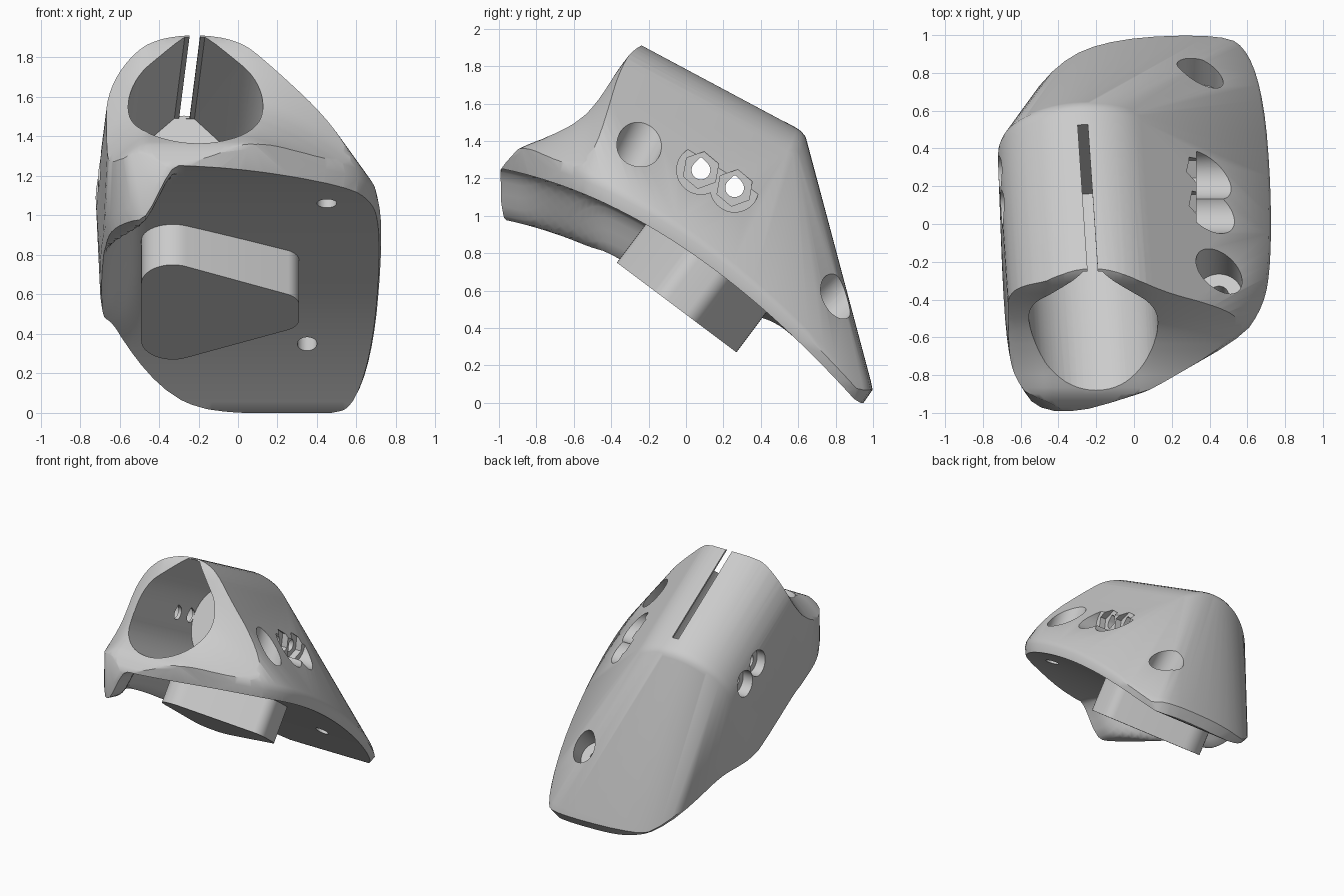
import bpy, bmesh, math
from mathutils import Vector

if "Cube" in bpy.data.objects:
    bpy.data.objects.remove(bpy.data.objects["Cube"])

grey = bpy.data.materials.new("light grey plastic")
grey.use_nodes = True
grey.diffuse_color = (0.6, 0.6, 0.6, 1)
grey.node_tree.nodes["Principled BSDF"].inputs["Base Color"].default_value = (0.6, 0.6, 0.6, 1)

# Tube axis frame: start point, direction, up and side
A = Vector((-0.20, -0.73, 1.67))
W = Vector((-0.06, 0.88, -0.47)).normalized()
U = Vector((0, 0.47, 0.88))
U = (U - W * U.dot(W)).normalized()
S = U.cross(W)
X, Y, Z = Vector((1, 0, 0)), Vector((0, 1, 0)), Vector((0, 0, 1))


def finish(bm, name):
    bmesh.ops.recalc_face_normals(bm, faces=bm.faces)
    me = bpy.data.meshes.new(name)
    bm.to_mesh(me)
    bm.free()
    me.materials.append(grey)
    ob = bpy.data.objects.new(name, me)
    bpy.context.collection.objects.link(ob)
    return ob


def circle(r, n=48, start=0.0, sweep=math.tau):
    return [(r * math.cos(start + sweep * i / n), r * math.sin(start + sweep * i / n)) for i in range(n)]


def teardrop(r, top, n=48):
    arc = circle(r, n, math.radians(135), math.radians(270))
    half = r * math.sqrt(2) - top
    return arc + [(r * 0.7071, r * 0.7071), (half, top), (-half, top)]


def prism(name, profile, origin, u, v, w, a, b):
    bm = bmesh.new()
    base = bm.faces.new([bm.verts.new(origin + u * p + v * q + w * a) for p, q in profile])
    ext = bmesh.ops.extrude_face_region(bm, geom=[base], use_keep_orig=True)["geom"]
    bmesh.ops.translate(bm, verts=[g for g in ext if isinstance(g, bmesh.types.BMVert)], vec=w * (b - a))
    return finish(bm, name)


def hull(name, points):
    bm = bmesh.new()
    for p in points:
        bm.verts.new(p)
    res = bmesh.ops.convex_hull(bm, input=bm.verts)
    junk = {g for g in res["geom_interior"] + res["geom_unused"] if isinstance(g, bmesh.types.BMVert)}
    bmesh.ops.delete(bm, geom=list(junk), context="VERTS")
    return finish(bm, name)


# Solid between a height surface and a flat level
def height_block(name, height, level):
    bm = bmesh.new()
    bmesh.ops.create_grid(bm, x_segments=78, y_segments=78, size=1.3)
    for v in bm.verts:
        v.co.z = height(v.co.x, v.co.y)
    ext = bmesh.ops.extrude_face_region(bm, geom=list(bm.faces), use_keep_orig=True)["geom"]
    for g in ext:
        if isinstance(g, bmesh.types.BMVert):
            g.co.z = level
    return finish(bm, name)


def cut(ob, tool):
    mod = ob.modifiers.new("cut", "BOOLEAN")
    mod.operation, mod.solver, mod.object = "DIFFERENCE", "EXACT", tool
    bpy.context.view_layer.objects.active = ob
    bpy.ops.object.modifier_apply(modifier=mod.name)
    bpy.data.objects.remove(tool)


def ease(t):
    t = min(1, max(0, t))
    return t * t * (3 - 2 * t)


# Arched underside with a lip hanging down along one front corner
def underside(x, y):
    arch = max(0, 0.82 - 0.674 * y - 0.239 * y * y)
    edge = -0.3 - 0.2 * ease((y + 0.9) / 0.5)
    return max(0, arch - 0.27 * ease((edge - x) / 0.2) * ease((0.6 - y) / 0.6))


# Concave front scoop, rolling off to both sides of the tube
scoop_curve = [(-1.3, 1.0), (-1.0, 1.235), (-0.96, 1.29), (-0.9, 1.355), (-0.85, 1.38), (-0.77, 1.41),
               (-0.7, 1.445), (-0.61, 1.5), (-0.53, 1.565), (-0.46, 1.645), (-0.4, 1.725), (-0.35, 1.8),
               (-0.3, 1.865), (-0.26, 1.9), (-0.2, 1.93), (-0.1, 2.4), (1.4, 2.5)]


def scoop(x, y):
    roll = (1.8 if x < -0.21 else 0.7) * max(0, abs(x + 0.21) - 0.25) ** 1.5
    for (y0, z0), (y1, z1) in zip(scoop_curve, scoop_curve[1:]):
        if y <= y1:
            break
    return z0 + (z1 - z0) * (y - y0) / (y1 - y0) - roll * ease((-0.1 - y) / 0.2)


# Base outline, rounded by corner cutting
outline = [(-0.49, -1.01), (-0.1, -0.96), (0.56, -0.62), (0.69, -0.43), (0.725, -0.2), (0.725, 0.2),
           (0.69, 0.64), (0.61, 0.91), (0.48, 1.005), (-0.1, 0.985), (-0.41, 0.86), (-0.65, 0.52),
           (-0.71, 0.0), (-0.68, -0.6), (-0.63, -0.82)]
for _ in range(2):
    smooth = []
    for p, q in zip(outline, outline[1:] + outline[:1]):
        for t in (0.25, 0.75):
            smooth.append((p[0] + (q[0] - p[0]) * t, p[1] + (q[1] - p[1]) * t))
    outline = smooth

# Body: tube shell blended into the base
points = []
for x, y in outline:
    points.append((x, y, underside(x, y) + 0.07))
    points.append((x * 0.985, y * 0.99, underside(x, y) + 0.12))
    x, y = x * 0.98, y - 0.07 * ease(y / 0.8)
    points.append((x, y, underside(x, y) - 0.03))
for s, r in ((0, 0.446), (1.26, 0.446), (1.295, 0.441), (1.325, 0.428), (1.345, 0.408), (1.36, 0.38)):
    points += [A + W * s + S * p + U * q for p, q in circle(r, 64)]
body = hull("clamp_body", points)
cut(body, height_block("underside_cutter", underside, -1))
cut(body, height_block("scoop_cutter", scoop, 3))

# Blind bore with a peaked roof, and the clamping slit above it
cut(body, prism("bore_cutter", teardrop(0.34, 0.43), A, S, U, W, -0.6, 1.19))
slit = [(-0.027, 0), (0.027, 0), (0.027, 0.8), (-0.027, 0.8)]
cut(body, prism("slit_cutter", slit, A, S, U, W, -0.6, 1.188))

# Two cross bolts: hole, nut pocket on one side, head recess on the other
for y, z in ((0.08, 1.245), (0.26, 1.15)):
    c = Vector((0, y, z))
    cut(body, prism("bolt_cutter", teardrop(0.05, 0.066, 24), c, Y, Z, X, -1.2, 1.2))
    cut(body, prism("hex_cutter", circle(0.1, 6, math.radians(80)), c, Y, Z, X, 0.28, 0.5))
    cut(body, prism("pocket_cutter", circle(0.13), c, Y, Z, X, 0.33, 1.2))
    cut(body, prism("head_cutter", circle(0.1), c, Y, Z, X, -1.2, -0.625))

# Two mounting screw holes with counterbores
for foot, direction in (((0.45, -0.42, 1.06), (0, 0.47, 0.88)), ((0.35, 0.58, 0.35), (0, 0.72, 0.69))):
    w = Vector(direction).normalized()
    v = w.cross(X)
    cut(body, prism("screw_cutter", circle(0.05, 24), Vector(foot), X, v, w, -0.3, 0.3))
    cut(body, prism("counterbore_cutter", circle(0.122), Vector(foot), X, v, w, 0.1, 1.2))

# Rounded locating plug under the body
down = Vector((0, -0.6, -0.8))
along = Vector((0, -0.8, 0.6))
tip = Vector((0, -0.05, 0.51))
points = []
for x, t, r in ((-0.33, 0.24, 0.16), (-0.33, -0.24, 0.16), (0.21, 0.06, 0.1), (0.21, -0.06, 0.1)):
    for p, q in circle(r, 40):
        face = tip + X * (x + p) + along * (t + q)
        points += [face, face - down * 0.3]
plug = hull("locating_plug", points)

for ob in (body, plug):
    bpy.ops.object.select_all(action="DESELECT")
    ob.select_set(True)
    bpy.context.view_layer.objects.active = ob
    bpy.ops.object.shade_smooth_by_angle(angle=math.radians(40))
